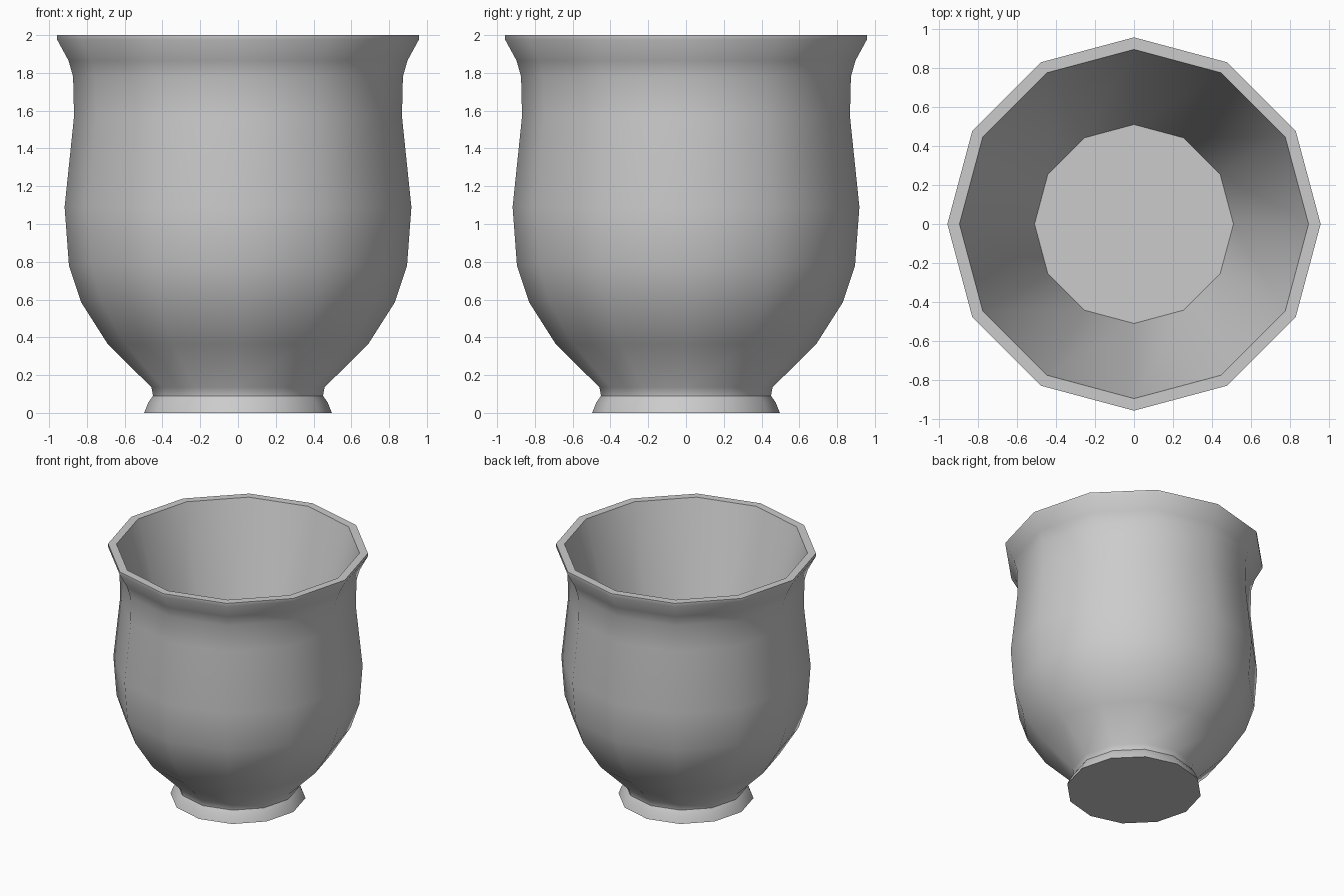
import bpy, bmesh
from math import cos, sin, pi, radians

if "Cube" in bpy.data.objects:
    bpy.data.objects.remove(bpy.data.objects["Cube"])

SIDES = 12

# Profile (radius, height): foot, belly, flared rim, then tapered inside
PROFILE = [(0.497, 0), (0.475, 0.055), (0.45, 0.09), (0.458, 0.135),
           (0.69, 0.365), (0.83, 0.585), (0.895, 0.78), (0.918, 1.09),
           (0.868, 1.57), (0.873, 1.78), (0.897, 1.865), (0.957, 1.975),
           (0.957, 2.0), (0.895, 2.0), (0.51, 0.6)]

bm = bmesh.new()
rings = [[bm.verts.new((r * cos(2 * pi * i / SIDES), r * sin(2 * pi * i / SIDES), z))
          for i in range(SIDES)] for r, z in PROFILE]

# Walls
for a, b in zip(rings, rings[1:]):
    for i in range(SIDES):
        j = (i + 1) % SIDES
        bm.faces.new((a[i], a[j], b[j], b[i]))

# Underside and inner floor
bm.faces.new(rings[0][::-1])
bm.faces.new(rings[-1])
bmesh.ops.recalc_face_normals(bm, faces=bm.faces[:])

mesh = bpy.data.meshes.new("pot")
bm.to_mesh(mesh)
bm.free()
pot = bpy.data.objects.new("pot", mesh)
bpy.context.collection.objects.link(pot)

# Smooth walls with sharp rim, foot and floor edges
bpy.context.view_layer.objects.active = pot
pot.select_set(True)
bpy.ops.object.shade_smooth_by_angle(angle=radians(40))
